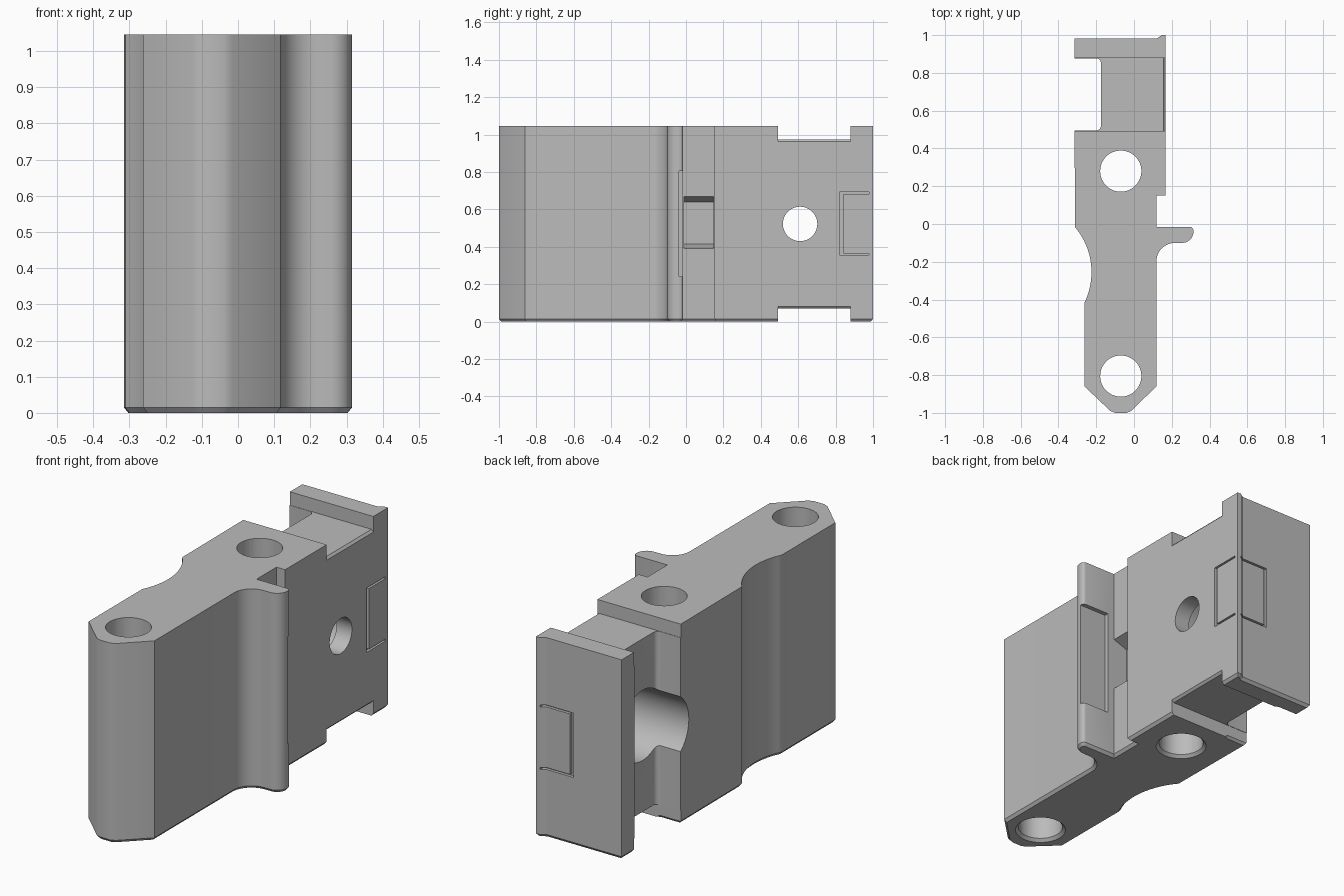
import bpy, bmesh, math
from mathutils import Vector, Matrix

cube = bpy.data.objects.get("Cube")
if cube:
    bpy.data.objects.remove(cube, do_unlink=True)

H = 1.045        # block height
MID = H / 2


def make_object(name, bm):
    bmesh.ops.recalc_face_normals(bm, faces=bm.faces)
    mesh = bpy.data.meshes.new(name)
    bm.to_mesh(mesh)
    bm.free()
    obj = bpy.data.objects.new(name, mesh)
    bpy.context.collection.objects.link(obj)
    return obj


def arc(cx, cy, r, a0, a1, n):
    """Points on a circle from angle a0 to a1 in degrees."""
    angles = [math.radians(a0 + (a1 - a0) * i / n) for i in range(n + 1)]
    return [(cx + r * math.cos(a), cy + r * math.sin(a)) for a in angles]


def inset(points, d):
    """Shrink a counterclockwise outline by d, with mitred corners."""
    pts = [Vector(p) for p in points]
    result = []
    for i, p in enumerate(pts):
        before = (p - pts[i - 1]).normalized()
        after = (pts[(i + 1) % len(pts)] - p).normalized()
        n0, n1 = Vector((-before.y, before.x)), Vector((-after.y, after.x))
        result.append(p + (n0 + n1) * d / (1 + n0.dot(n1)))
    return result


def loft(name, layers):
    """Closed solid through matching outlines, each with its height."""
    bm = bmesh.new()
    rings = [[bm.verts.new((p[0], p[1], z)) for p in pts] for pts, z in layers]
    for low, high in zip(rings, rings[1:]):
        for i in range(len(low)):
            bm.faces.new((low[i - 1], low[i], high[i], high[i - 1]))
    bm.faces.new(rings[0][::-1])
    bm.faces.new(rings[-1])
    return make_object(name, bm)


def lengthwise_prism(name, points, y0, y1):
    """Prism along y from an outline in x and z."""
    obj = loft(name, [(points, 0), (points, y1 - y0)])
    obj.data.transform(Matrix.Translation((0, y1, 0)) @ Matrix.Rotation(math.pi / 2, 4, 'X'))
    return obj


def box(name, x, y, z):
    corners = [(x[0], y[0]), (x[1], y[0]), (x[1], y[1]), (x[0], y[1])]
    return loft(name, [(corners, z[0]), (corners, z[1])])


def cylinder(name, centre, r1, r2, depth, axis='Z'):
    bm = bmesh.new()
    turn = Matrix.Rotation(math.pi / 2 if axis == 'X' else 0, 4, 'Y')
    bmesh.ops.create_cone(bm, cap_ends=True, segments=64, radius1=r1, radius2=r2,
                          depth=depth, matrix=Matrix.Translation(centre) @ turn)
    return make_object(name, bm)


def cut(obj, cutter):
    """Subtract the cutter, keeping the first solver result that has faces."""
    mod = obj.modifiers.new("cut", 'BOOLEAN')
    mod.operation = 'DIFFERENCE'
    mod.object = cutter
    for solver in ('EXACT', 'MANIFOLD', 'FLOAT'):
        mod.solver = solver
        bpy.context.view_layer.update()
        graph = bpy.context.evaluated_depsgraph_get()
        mesh = bpy.data.meshes.new_from_object(obj.evaluated_get(graph), depsgraph=graph)
        if len(mesh.polygons):
            obj.data = mesh
            break
    obj.modifiers.remove(mod)
    bpy.data.objects.remove(cutter, do_unlink=True)


# Block outline: pointed front, side hook, end plate, neck and concave flank
outline = [(-0.262, -0.86), (-0.125, -0.99), (-0.1, -1), (-0.04, -1),
           (-0.015, -0.99), (0.118, -0.86)]
outline += arc(0.218, -0.2, 0.1, 180, 90, 12)
outline += arc(0.255, -0.04, 0.06, -90, 0, 8)
outline += arc(0.295, -0.035, 0.02, 0, 90, 3)
outline += [(0.118, -0.015), (0.118, 0.15), (0.168, 0.15), (0.168, 1), (0.148, 1),
            (0.12, 0.982), (-0.315, 0.982), (-0.315, 0.877)]
outline += arc(-0.2, 0.852, 0.025, 90, 0, 6)
outline += arc(-0.2, 0.52, 0.025, 0, -90, 6)
outline += [(-0.315, 0.495)]
outline += arc(-0.595, -0.255, 0.37, 40, -26, 20)
block = loft("latch_block", [(inset(outline, 0.012), 0), (outline, 0.015), (outline, H)])

# Neck relief at top and bottom, with a chamfered right edge
relief = [(-0.5, 0.45), (-0.5, 0.975), (0.157, 0.975), (0.168, 0.963),
          (0.4, 0.963), (0.4, 0.45)]
for side in (1, -1):
    profile = [(x, MID + side * (z - MID if z > MID else 1)) for x, z in relief]
    cut(block, lengthwise_prism("neck_relief", profile, 0.493, 0.879))

# Upright bolt holes with countersunk bottoms
for y in (0.28, -0.805):
    cut(block, cylinder("bolt_hole", (-0.07, y, MID), 0.109, 0.109, 2))
    cut(block, cylinder("countersink", (-0.07, y, 0), 0.144, 0.104, 0.04))

# Cross hole and its wide bore from the left flank
cut(block, cylinder("cross_hole", (0, 0.61, MID), 0.092, 0.092, 1, 'X'))
cut(block, cylinder("wide_bore", (-0.2, 0.61, MID), 0.184, 0.184, 0.56, 'X'))

# Flared pocket behind the hook
pocket = [(0.04, 0.415), (0.125, 0.388), (0.125, 0.672), (0.04, 0.64)]
cut(block, lengthwise_prism("hook_pocket", pocket, -0.012, 0.148))

# Shallow recess on the back of the hook
cut(block, box("hook_recess", (0.155, 0.4), (-0.038, 0.01), (0.24, 0.805)))

# Thin grooves that outline a tab wrapping the back right corner
Z0, Z1, T = 0.355, 0.692, 0.01
for z in (Z0, Z1 - T):
    cut(block, box("side_groove", (0.153, 0.2), (0.822, 0.978), (z, z + T)))
    cut(block, box("back_groove", (-0.035, 0.145), (0.967, 1.1), (z, z + T)))
cut(block, box("side_slot", (0.153, 0.2), (0.822, 0.842), (Z0, Z1)))
cut(block, box("back_slot", (-0.035, -0.017), (0.967, 1.1), (Z0, Z1)))

# Plain grey finish
grey = bpy.data.materials.new("plain_grey")
grey.use_nodes = True
colour = (0.5, 0.5, 0.5, 1)
grey.diffuse_color = colour
grey.node_tree.nodes["Principled BSDF"].inputs["Base Color"].default_value = colour
block.data.materials.clear()
block.data.materials.append(grey)

bpy.ops.object.select_all(action='DESELECT')
block.select_set(True)
bpy.context.view_layer.objects.active = block
bpy.ops.object.shade_smooth_by_angle(angle=math.radians(25))
